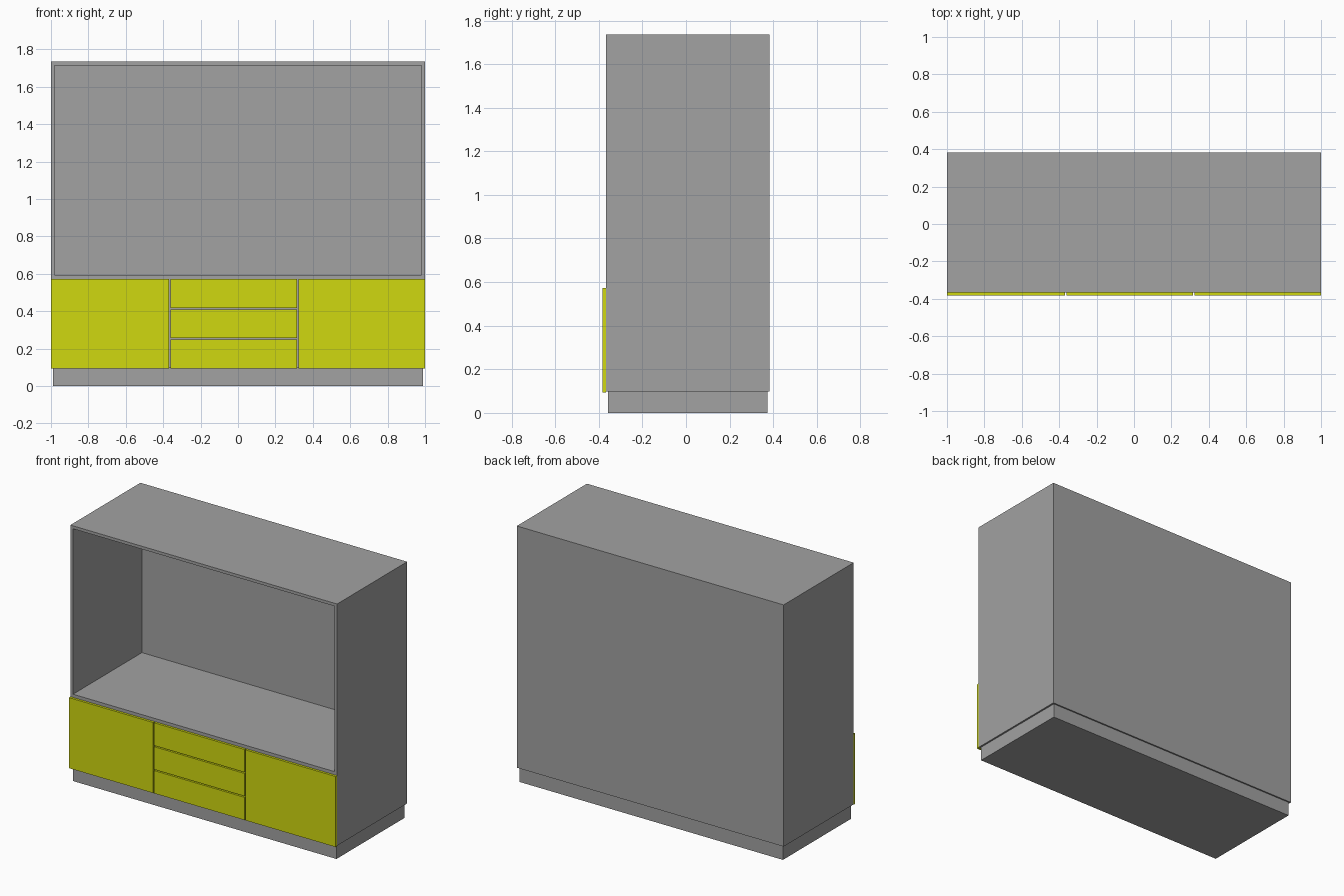
import bpy
from mathutils import Vector

default_cube = bpy.data.objects.get("Cube")
if default_cube:
    bpy.data.objects.remove(default_cube, do_unlink=True)


def make_material(name, rgb):
    mat = bpy.data.materials.new(name)
    mat.use_nodes = True
    color = (*rgb, 1.0)
    mat.diffuse_color = color
    bsdf = mat.node_tree.nodes["Principled BSDF"]
    bsdf.inputs["Base Color"].default_value = color
    bsdf.inputs["Roughness"].default_value = 0.8
    return mat


def box(name, low, high, mat):
    """Axis-aligned box between two corners."""
    low, high = Vector(low), Vector(high)
    bpy.ops.mesh.primitive_cube_add(size=1, location=(low + high) / 2)
    obj = bpy.context.object
    obj.name = name
    obj.scale = high - low
    bpy.ops.object.transform_apply(location=False, rotation=False, scale=True)
    obj.data.materials.append(mat)
    return obj


grey = make_material("grey", (0.36, 0.36, 0.36))
yellow = make_material("yellow green", (0.63, 0.69, 0.005))

FRONT, BACK = -0.367, 0.383
BASE, TOP = 0.097, 1.735
PANEL = 0.02

# Recessed plinth
box("plinth", (-0.988, FRONT + 0.01, 0), (0.988, BACK - 0.01, BASE), grey)

# Cabinet body with one deep open compartment
body = box("cabinet_body", (-1, FRONT, BASE), (1, BACK, TOP), grey)
cutter = box("compartment_cutter", (-1 + PANEL, FRONT - 0.2, 0.594),
             (1 - PANEL, BACK - 0.012, TOP - PANEL), grey)
cut = body.modifiers.new("open_compartment", "BOOLEAN")
cut.operation = "DIFFERENCE"
cut.solver = "EXACT"
cut.object = cutter
bpy.context.view_layer.objects.active = body
bpy.ops.object.modifier_apply(modifier=cut.name)
bpy.data.objects.remove(cutter, do_unlink=True)

# Door and drawer fronts
FACE, LOW, HIGH = -0.383, 0.094, 0.572
GAP = 0.008
DRAWER_LEFT, DRAWER_RIGHT = -0.361, 0.316

box("right_door", (-1, FACE, LOW), (DRAWER_LEFT - GAP, FRONT, HIGH), yellow)
box("left_door", (DRAWER_RIGHT + GAP, FACE, LOW), (1, FRONT, HIGH), yellow)

DRAWERS = 3
height = (HIGH - LOW - GAP * (DRAWERS - 1)) / DRAWERS
for i in range(DRAWERS):
    z = LOW + i * (height + GAP)
    box(f"drawer_front_{i + 1}", (DRAWER_LEFT, FACE, z),
        (DRAWER_RIGHT, FRONT, z + height), yellow)
